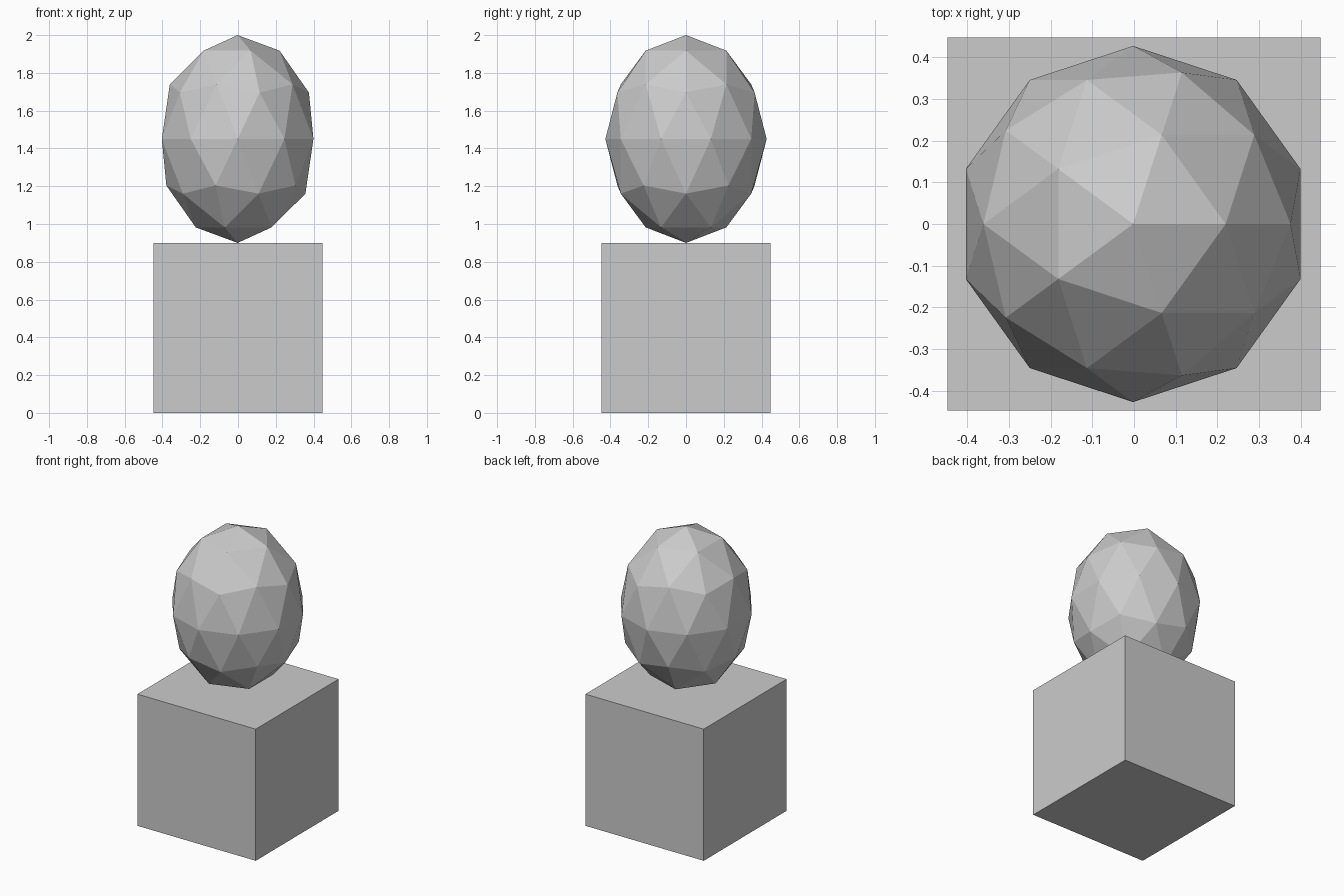
import bpy

if "Cube" in bpy.data.objects:
    bpy.data.objects.remove(bpy.data.objects["Cube"])

# Square pedestal block
bpy.ops.mesh.primitive_cube_add(size=1, location=(0, 0, 0.45))
block = bpy.context.object
block.name = "pedestal_block"
block.scale = (0.895, 0.895, 0.9)

# Faceted egg balanced on the block
bpy.ops.mesh.primitive_ico_sphere_add(subdivisions=2, radius=1, location=(-0.002, 0, 1.45))
egg = bpy.context.object
egg.name = "faceted_egg"
egg.scale = (0.422, 0.427, 0.55)

# Bake the sizes and keep the faces flat
for part in (block, egg):
    bpy.ops.object.select_all(action='DESELECT')
    part.select_set(True)
    bpy.context.view_layer.objects.active = part
    bpy.ops.object.transform_apply(location=False, rotation=False, scale=True)
    bpy.ops.object.shade_flat()
